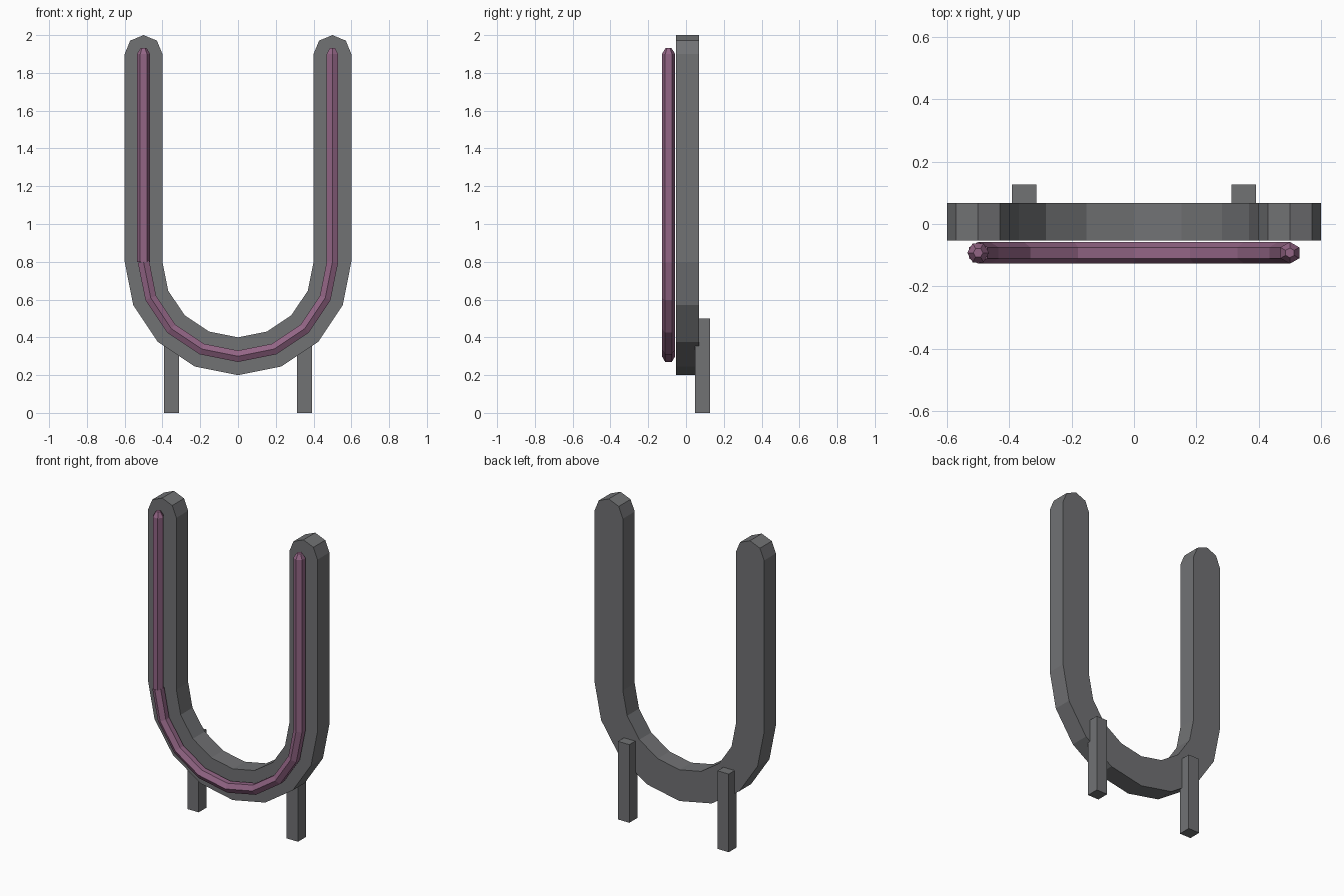
import bpy, bmesh, math
from mathutils import Vector, Matrix

cube = bpy.data.objects.get("Cube")
if cube:
    bpy.data.objects.remove(cube, do_unlink=True)


def material(name, rgb):
    mat = bpy.data.materials.new(name)
    mat.use_nodes = True
    mat.diffuse_color = (*rgb, 1)
    mat.node_tree.nodes["Principled BSDF"].inputs["Base Color"].default_value = (*rgb, 1)
    return mat


def finish(bm, name, mat):
    bmesh.ops.recalc_face_normals(bm, faces=bm.faces)
    mesh = bpy.data.meshes.new(name)
    bm.to_mesh(mesh)
    bm.free()
    mesh.materials.append(mat)
    obj = bpy.data.objects.new(name, mesh)
    bpy.context.collection.objects.link(obj)
    return obj


def arc(cx, cz, radius, start, end, steps):
    angles = [math.radians(start + (end - start) * i / steps) for i in range(steps + 1)]
    return [(cx + radius * math.cos(a), cz + radius * math.sin(a)) for a in angles]


grey = material("dark grey", (0.165, 0.168, 0.175))
mauve = material("mauve", (0.29, 0.13, 0.235))

BEND, BEND_Z, TIP_Z = 0.5, 0.8, 1.9
HALF, TUBE, TUBE_Y = 0.1, 0.035, -0.0925

# U-shaped backing: outer bend, right tip, inner bend, left tip
outline = (arc(0, BEND_Z, BEND + HALF, 180, 360, 8)
           + arc(BEND, TIP_Z, HALF, 0, 180, 4)
           + arc(0, BEND_Z, BEND - HALF, 360, 180, 8)
           + arc(-BEND, TIP_Z, HALF, 0, 180, 4))
bm = bmesh.new()
face = bm.faces.new([bm.verts.new((x, -0.0525, z)) for x, z in outline])
back = bmesh.ops.extrude_face_region(bm, geom=[face])["geom"]
bmesh.ops.translate(bm, vec=(0, 0.12, 0),
                    verts=[v for v in back if isinstance(v, bmesh.types.BMVert)])
finish(bm, "u_backing", grey)


# Six-sided tube swept along points in the front plane, with faceted tips
def tube(name, path, turn, tip_start, tip_end):
    bm = bmesh.new()
    pts = [Vector((x, TUBE_Y, z)) for x, z in path]
    dirs = [(b - a).normalized() for a, b in zip(pts, pts[1:])]
    rings = []

    def ring(centre, along, scale):
        side = along.cross(Vector((0, 1, 0)))
        angles = [math.radians(turn + 60 * i) for i in range(6)]
        rings.append([bm.verts.new(centre + TUBE * scale * (
            side * math.sin(a) + Vector((0, math.cos(a), 0)))) for a in angles])

    if tip_start:
        ring(pts[0] - dirs[0] * TUBE * 0.9, dirs[0], 0.45)
    for i, p in enumerate(pts):
        before, after = dirs[max(i - 1, 0)], dirs[min(i, len(dirs) - 1)]
        ring(p, (before + after).normalized(), 1)
    if tip_end:
        ring(pts[-1] + dirs[-1] * TUBE * 0.9, dirs[-1], 0.45)
    for a, b in zip(rings, rings[1:]):
        for i in range(6):
            j = (i + 1) % 6
            bm.faces.new((a[i], a[j], b[j], b[i]))
    bm.faces.new(rings[0])
    bm.faces.new(rings[-1])
    finish(bm, name, mauve)


bend = arc(0, BEND_Z, BEND, 180, 360, 8)
tube("straight_tube", [(-BEND, TIP_Z), (-BEND, BEND_Z)], 30, True, False)
tube("curved_tube", bend + [(BEND, TIP_Z)], 0, False, True)

# Two square legs behind the bend
for side, label in ((1, "left"), (-1, "right")):
    bm = bmesh.new()
    bmesh.ops.create_cube(bm, size=1, matrix=Matrix.Translation((side * 0.352, 0.0875, 0.25))
                          @ Matrix.Diagonal((0.08, 0.08, 0.5, 1)))
    finish(bm, label + "_leg", grey)
